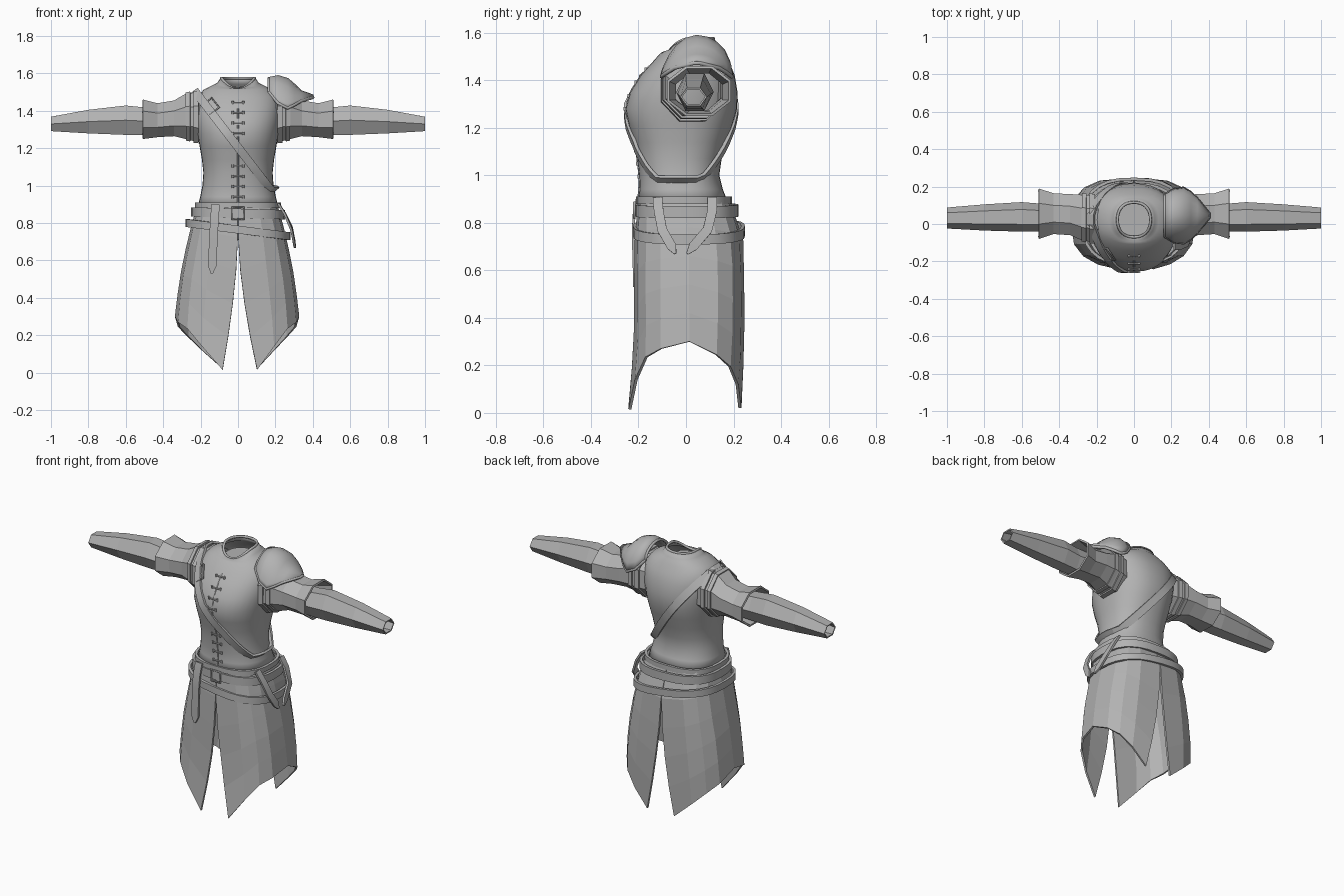
import bpy, bmesh, math
from mathutils import Vector
from mathutils.bvhtree import BVHTree

if "Cube" in bpy.data.objects:
    bpy.data.objects.remove(bpy.data.objects["Cube"], do_unlink=True)

grey = bpy.data.materials.new("plain grey")
grey.use_nodes = True
COL = (0.45, 0.45, 0.45, 1)
grey.diffuse_color = COL
grey.node_tree.nodes["Principled BSDF"].inputs["Base Color"].default_value = COL


def finish(name, data):
    ob = bpy.data.objects.new(name, data)
    bpy.context.collection.objects.link(ob)
    data.materials.append(grey)
    return ob


def loft(name, rings, closed=True, loop=False, thick=0, smooth=0, caps=False):
    """Skin a list of equally long point rings."""
    bm = bmesh.new()
    rows = [[bm.verts.new(p) for p in r] for r in rings]
    n = len(rows[0])
    pairs = list(zip(rows, rows[1:])) + ([(rows[-1], rows[0])] if loop else [])
    for a, b in pairs:
        for i in range(n if closed else n - 1):
            k = (i + 1) % n
            bm.faces.new((a[i], a[k], b[k], b[i]))
    if caps:
        bm.faces.new(rows[0][::-1])
        bm.faces.new(rows[-1])
    bmesh.ops.recalc_face_normals(bm, faces=bm.faces)
    me = bpy.data.meshes.new(name)
    bm.to_mesh(me)
    bm.free()
    if smooth:
        for p in me.polygons:
            p.use_smooth = True
        me.set_sharp_from_angle(angle=math.radians(smooth))
    ob = finish(name, me)
    if thick:
        mod = ob.modifiers.new("thickness", "SOLIDIFY")
        mod.thickness, mod.offset = thick, 0
    return ob


def oval(a, hx, yf, yb, n):
    """Point on a squarish oval given half width, front and back."""
    f = lambda v: math.copysign(abs(v) ** (2 / n), v)
    return hx * f(math.cos(a)), (yf + yb) / 2 + (yb - yf) / 2 * f(math.sin(a))


def angles(n):
    return [2 * math.pi * i / n for i in range(n)]


def ribbon(name, pts, outs, width, thick, loop=False, point=False):
    """Flat strap along points, lying square to the outward directions."""
    rings, n = [], len(pts)
    for i, (p, o) in enumerate(zip(pts, outs)):
        nxt = pts[(i + 1) % n] if loop else pts[min(i + 1, n - 1)]
        prv = pts[i - 1] if loop else pts[max(i - 1, 0)]
        t = (nxt - prv).normalized()
        w = t.cross(o).normalized()
        o = w.cross(t)
        w = w * width / 2 * (0.25 if point and i == n - 1 else 1)
        h = o * thick / 2
        rings.append([p - w - h, p + w - h, p + w + h, p - w + h])
    return loft(name, rings, loop=loop, caps=not loop, smooth=25)


def tube(name, pts, r, loop=False):
    cu = bpy.data.curves.new(name, "CURVE")
    cu.dimensions = "3D"
    cu.bevel_depth, cu.bevel_resolution, cu.use_fill_caps = r, 1, True
    sp = cu.splines.new("POLY")
    sp.points.add(len(pts) - 1)
    for q, p in zip(sp.points, pts):
        q.co = (*p, 1)
    sp.use_cyclic_u = loop
    return finish(name, cu)


# Bodice: height, half width, front, back, dip of the neckline
body = [(.89, .21, -.20, .17, 0), (.94, .197, -.19, .15, 0), (1.0, .185, -.192, .135, 0),
        (1.07, .18, -.2, .145, 0), (1.14, .188, -.212, .165, 0), (1.21, .2, -.236, .19, 0),
        (1.28, .212, -.25, .21, 0), (1.35, .222, -.23, .212, 0), (1.42, .225, -.185, .2, 0),
        (1.47, .215, -.14, .18, 0), (1.51, .18, -.105, .155, 0), (1.535, .13, -.095, .14, .02),
        (1.545, .108, -.085, .13, .03), (1.575, .088, -.07, .115, .055)]
rings = [[(*oval(a, hx, yf, yb, 2.3), z - dip * max(0, -math.sin(a)) ** 2) for a in angles(36)]
         for z, hx, yf, yb, dip in body]
bodice = loft("bodice", rings, thick=.01, smooth=50)
tube("collar_edge", rings[-1], .008, loop=True)

# Lining that closes the neck opening
bowl = [(1.51, .085, -.07, .112), (1.46, .06, -.04, .085), (1.43, .02, 0, .04)]
loft("neck_lining", [[(*oval(a, hx, yf, yb, 2.2), z) for a in angles(16)]
                     for z, hx, yf, yb in bowl], caps=True, smooth=50)


# Sleeves: x, y centre, y radius, bottom, top
def sleeve_rings(rows, s, n, turn=0):
    k = 1 / max(math.sin(a + turn) for a in angles(n))
    return [[(s * x, yc + ry * math.cos(a + turn),
              (lo + hi) / 2 + (hi - lo) / 2 * k * math.sin(a + turn))
             for a in angles(n)] for x, yc, ry, lo, hi in rows]


EIGHTH = math.pi / 8
upper = [(.17, .02, .128, 1.24, 1.49), (.22, .028, .13, 1.24, 1.495), (.28, .035, .125, 1.255, 1.485),
         (.34, .05, .113, 1.27, 1.45), (.43, .055, .112, 1.265, 1.435), (.51, .055, .14, 1.255, 1.455)]
lower = [(.42, .04, .07, 1.28, 1.41), (.5, .035, .07, 1.275, 1.415), (.6, .038, .075, 1.275, 1.425),
         (.8, .035, .066, 1.283, 1.402), (1.0, .032, .052, 1.295, 1.365)]
bands = [[(.21, .027, .138, 1.232, 1.502), (.238, .03, .138, 1.235, 1.501)],
         [(.255, .032, .135, 1.242, 1.498), (.278, .035, .133, 1.246, 1.493)]]
surfaces = [bodice]
for s, side in ((1, "left"), (-1, "right")):
    surfaces.append(loft(side + "_upper_sleeve", sleeve_rings(upper, s, 8, EIGHTH), thick=.012))
    loft(side + "_lower_sleeve", sleeve_rings(lower, s, 6), thick=.008)
    for band in bands:
        loft(side + "_armhole_band", sleeve_rings(band, s, 8, EIGHTH), thick=.012)

# Shared surface that straps and laces rest on
verts, polys = [], []
for ob in surfaces:
    base = len(verts)
    verts += [v.co.copy() for v in ob.data.vertices]
    polys += [[base + i for i in p.vertices] for p in ob.data.polygons]
skin = BVHTree.FromPolygons(verts, polys)

# Shoulder guard: x, half depth, crest height, edge height
guard = [(.165, .11, 1.575, 1.5), (.215, .14, 1.585, 1.44), (.265, .147, 1.57, 1.415),
         (.3, .125, 1.54, 1.432), (.335, .092, 1.505, 1.452), (.4, .012, 1.482, 1.472)]
rings = []
for x, w, hi, lo in guard:
    arc = [math.pi * i / 10 for i in range(11)]
    rings.append([(x, .045 - w * math.cos(a),
                   lo + (hi - lo) * abs(math.sin(a)) ** (1.6 if a < 1.6 else 1)) for a in arc])
loft("shoulder_guard", rings, closed=False, thick=.012, smooth=35)
tube("shoulder_guard_rim", [r[0] for r in rings] + [r[-1] for r in rings[::-1]], .009)
tube("shoulder_guard_inner_rim", rings[0], .008)

# Cross-body strap, wrapped round the bodice in a sloping plane
mid = Vector((0, 0, 1.205))
slope = Vector((1, 0, -1.3)).normalized()
pts, outs = [], []
for a in angles(48):
    d = slope * math.cos(a) + Vector((0, 1, 0)) * math.sin(a)
    hit = skin.ray_cast(mid + d * 1.2, -d)[0]
    if hit:
        p = hit + d * .012
        p.z = max(p.z, .98)
        pts.append(p)
        outs.append(d)
ribbon("cross_strap", pts, outs, .045, .014, loop=True)


def front(x, z, lift=.01):
    hit = skin.ray_cast(Vector((x, -1, z)), Vector((0, 1, 0)))[0]
    return Vector((x, hit.y - lift, z))


# Buckles
tube("strap_buckle", [front(-.145 + dx, 1.425 + dz, .022) for dx, dz in
                      ((.044, -.006), (-.004, -.044), (-.044, .006), (.004, .044))], .005, loop=True)
tube("belt_buckle", [(x, -.218, z) for x, z in
                     ((.03, .885), (.03, .82), (-.03, .82), (-.03, .885))], .006, loop=True)

# Front seam and lacing
tube("front_seam", [front(0, .91 + .05 * i, .004) for i in range(12)], .005)
for start in (.94, 1.28):
    for i in range(4):
        z = start + .055 * i
        ends = [front(x, z, .009) for x in (-.028, 0, .028)]
        tube("lace", ends, .004)
        for e in (ends[0], ends[-1]):
            tube("lace_stud", [e + Vector((0, 0, k * .008)) for k in (-1, 1)], .006)

# Skirt: height, half width, front, back
shape = [(.91, .21, -.195, .175), (.73, .262, -.21, .235), (.5, .31, -.213, .24),
         (.3, .335, -.212, .24), (0, .337, -.24, .228)]


def skirt_size(z):
    for p, q in zip(shape, shape[1:]):
        if z >= q[0]:
            f = (z - p[0]) / (q[0] - p[0])
            return [m + (n - m) * f for m, n in zip(p[1:], q[1:])]


hem = [.015, .14, .235, .27, .3, .245, .195, .12, .02]
for s, side, gap, wide in ((1, "left", .105, .96), (-1, "right", .082, .99)):
    rows = []
    for f in (0, .2, .4, .6, .8, 1):
        row = []
        for j, h in enumerate(hem):
            z = .9 + (h - .9) * f
            hx, yf, yb = skirt_size(z)
            slit = max(.001, gap * max(0, (.74 - z) / .72) ** 1.6)
            a0 = math.acos((slit / hx) ** 1.5)
            x, y = oval(a0 * (j / 4 - 1), hx, yf, yb, 3)
            row.append((s * x * wide, y, z))
        rows.append(row)
    loft(side + "_skirt_panel", rows, closed=False, thick=.012)


# Belts
def belt(name, z, tilt, size, width, thick=.016):
    pts = []
    for a in angles(28):
        x, y = oval(a, *size, 2.6)
        pts.append(Vector((x, y, z - tilt * x)))
    ribbon(name, pts, [Vector((p.x, p.y, 0)).normalized() for p in pts], width, thick, loop=True)


belt("waist_band", .895, 0, (.222, -.202, .185), .03)
belt("waist_belt", .852, .03, (.242, -.206, .213), .05)
belt("hip_belt", .765, .13, (.273, -.215, .24), .042)

# Hanging straps
FRONT, LEFT = Vector((0, -1, 0)), Vector((1, 0, 0))


def hang(name, path, out, width):
    ribbon(name, [Vector(p) for p in path], [out] * len(path), width, .012, point=True)


hang("front_hanging_strap", [(-.12, -.205, .9), (-.125, -.219, .83), (-.13, -.222, .75),
                             (-.138, -.217, .57), (-.14, -.217, .53)], FRONT, .045)
hang("side_strap_front", [(.215, -.12, .905), (.25, -.115, .85), (.285, -.1, .77),
                          (.3, -.06, .7), (.305, -.045, .67)], LEFT, .04)
hang("side_strap_back", [(.215, .11, .905), (.25, .11, .85), (.287, .09, .77),
                         (.3, .03, .7), (.305, .005, .67)], LEFT, .04)
